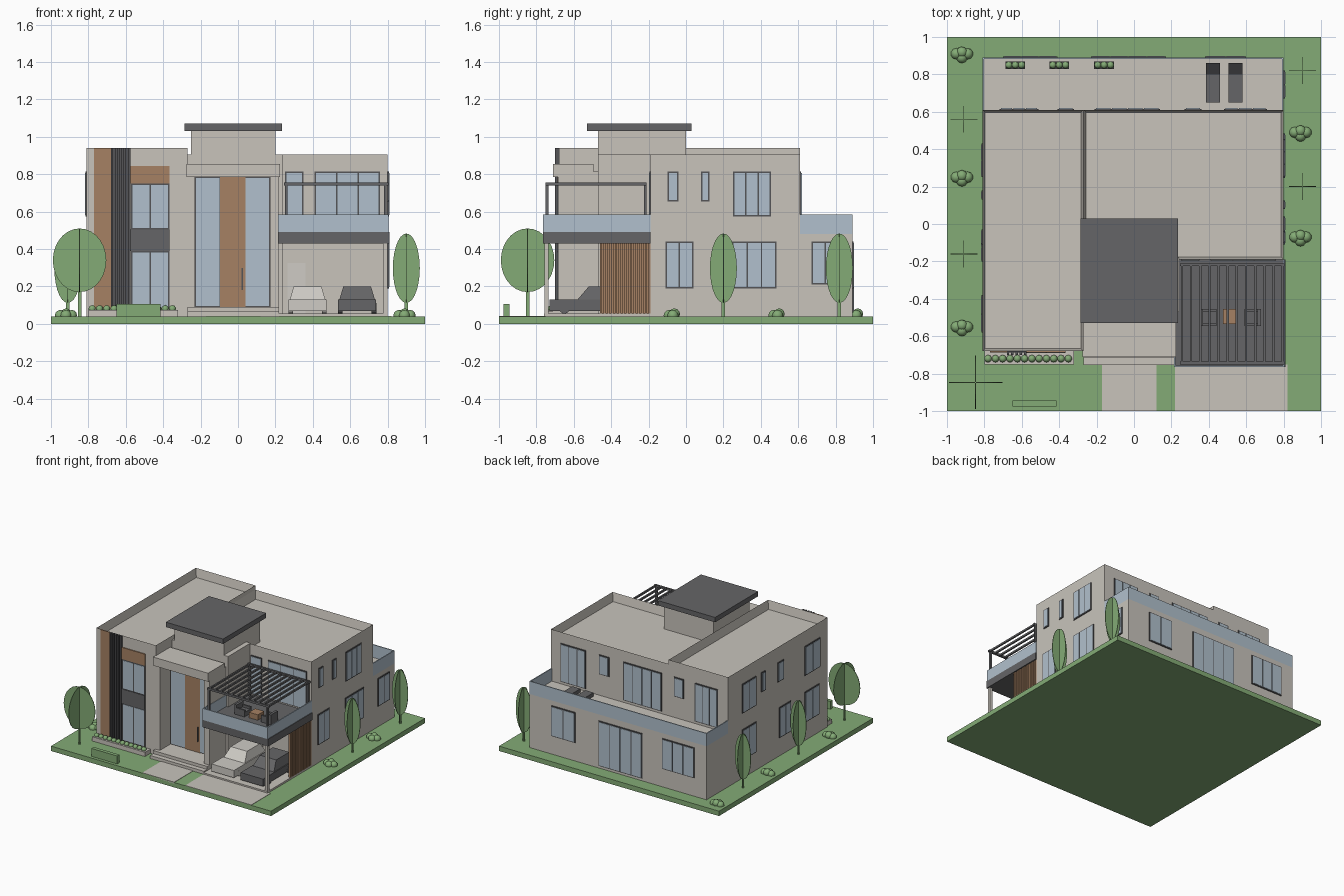
import bpy, bmesh, math
from mathutils import Matrix, Vector

cube = bpy.data.objects.get("Cube")
if cube:
    bpy.data.objects.remove(cube, do_unlink=True)


def material(name, *rgb):
    m = bpy.data.materials.new(name)
    m.use_nodes = True
    m.diffuse_color = (*rgb, 1)
    m.node_tree.nodes["Principled BSDF"].inputs["Base Color"].default_value = (*rgb, 1)
    return m


plaster = material("plaster", 0.58, 0.55, 0.5)
green = material("garden_green", 0.23, 0.41, 0.18)
dark = material("dark_grey", 0.13, 0.13, 0.135)
trim = material("frame_grey", 0.09, 0.09, 0.095)
glass = material("glass_blue", 0.44, 0.53, 0.61)
wood = material("wood_brown", 0.38, 0.22, 0.125)
paint = material("car_white", 0.62, 0.6, 0.56)


def finish(name, bm, *mats):
    bmesh.ops.recalc_face_normals(bm, faces=bm.faces)
    mesh = bpy.data.meshes.new(name)
    bm.to_mesh(mesh)
    bm.free()
    for m in mats:
        mesh.materials.append(m)
    obj = bpy.data.objects.new(name, mesh)
    bpy.context.collection.objects.link(obj)
    return obj


def add_box(bm, xs, ys, zs, index=0):
    size = [b - a for a, b in (xs, ys, zs)]
    mid = [(a + b) / 2 for a, b in (xs, ys, zs)]
    mat = Matrix.Translation(mid) @ Matrix.Diagonal((*size, 1))
    verts = bmesh.ops.create_cube(bm, size=1, matrix=mat)["verts"]
    faces = {f for v in verts for f in v.link_faces}
    for f in faces:
        f.material_index = index
    return faces


def box(name, mat, xs, ys, zs):
    bm = bmesh.new()
    add_box(bm, xs, ys, zs)
    return finish(name, bm, mat)


def parapet_block(name, xs, ys, zs, depth=0.07):
    # Block whose top face is inset and sunk to leave a parapet
    bm = bmesh.new()
    top = max(add_box(bm, xs, ys, zs), key=lambda f: f.calc_center_median().z)
    bmesh.ops.inset_region(bm, faces=[top], thickness=0.02)
    bmesh.ops.translate(bm, verts=top.verts, vec=(0, 0, -depth))
    return finish(name, bm, plaster)


def window(name, axis, side, plane, span, zs, panes=2, edge=0.008):
    # Dark frame plate with evenly spaced glass panes in front of it
    bm = bmesh.new()

    def plate(along, heights, thick, index):
        depth = sorted((plane, plane + side * thick))
        add_box(bm, *((depth, along) if axis == "x" else (along, depth)), heights, index)

    plate(span, zs, 0.006, 0)
    step = (span[1] - span[0] - edge) / panes
    for i in range(panes):
        start = span[0] + edge + i * step
        plate((start, start + step - edge), (zs[0] + edge, zs[1] - edge), 0.009, 1)
    return finish(name, bm, trim, glass)


def balls(name, points, radius):
    bm = bmesh.new()
    for p in points:
        bmesh.ops.create_icosphere(bm, subdivisions=2, radius=radius, matrix=Matrix.Translation(p))
    for f in bm.faces:
        f.smooth = True
    return finish(name, bm, green)


# Ground and paving
box("lawn", green, (-1, 1), (-1, 1), (0, 0.04))
box("front_path", plaster, (-0.17, 0.12), (-1, -0.75), (0.03, 0.043))
box("driveway", plaster, (0.22, 0.82), (-1, -0.75), (0.03, 0.043))
box("carport_floor", plaster, (0.22, 0.8), (-0.76, -0.19), (0.03, 0.055))

# Main volumes
parapet_block("left_wing", (-0.81, -0.27), (-0.68, 0.61), (0.04, 0.94))
parapet_block("right_wing", (-0.27, 0.8), (-0.19, 0.61), (0.04, 0.905))
box("rear_ground_floor", plaster, (-0.81, 0.8), (0.6, 0.89), (0.04, 0.48))
box("entrance_hall", plaster, (-0.27, 0.24), (-0.47, -0.18), (0.04, 0.905))
box("tower", plaster, (-0.25, 0.2), (-0.47, 0), (0.8, 1.03))
box("tower_roof", dark, (-0.285, 0.235), (-0.53, 0.03), (1.03, 1.07))

# Entrance portal with steps and tall door
box("door_wall", plaster, (-0.27, 0.22), (-0.54, -0.46), (0.04, 0.815))
for side, xs in (("right", (-0.275, -0.23)), ("left", (0.17, 0.22))):
    box(side + "_portal_pier", plaster, xs, (-0.685, -0.53), (0.04, 0.79))
box("portal_canopy", plaster, (-0.275, 0.225), (-0.71, -0.495), (0.785, 0.855))
box("lower_step", plaster, (-0.27, 0.22), (-0.755, -0.5), (0.04, 0.065))
box("upper_step", plaster, (-0.27, 0.22), (-0.715, -0.5), (0.05, 0.09))
window("entrance_glazing", "y", -1, -0.54, (-0.23, 0.17), (0.09, 0.785), 3, 0.005)
box("entrance_door", wood, (-0.095, 0.04), (-0.552, -0.54), (0.09, 0.785))
box("door_handle", trim, (0.018, 0.026), (-0.56, -0.55), (0.18, 0.3))

# Facade of the left wing
box("wood_strip", wood, (-0.77, -0.68), (-0.688, -0.68), (0.08, 0.94))
bm = bmesh.new()
add_box(bm, (-0.68, -0.575), (-0.686, -0.68), (0.08, 0.94))
for i in range(5):
    x = -0.68 + i * 0.023
    add_box(bm, (x, x + 0.013), (-0.7, -0.68), (0.08, 0.94))
finish("facade_fins", bm, trim)
box("wood_lintel", wood, (-0.575, -0.365), (-0.688, -0.68), (0.75, 0.845))
box("spandrel_panel", dark, (-0.575, -0.365), (-0.69, -0.68), (0.39, 0.505))
window("wing_upper_window", "y", -1, -0.68, (-0.572, -0.365), (0.505, 0.75))
window("wing_lower_window", "y", -1, -0.68, (-0.572, -0.365), (0.08, 0.39))
box("front_planter", plaster, (-0.8, -0.32), (-0.75, -0.68), (0.04, 0.075))
balls("planter_shrubs", [(-0.78 + i * 0.039, -0.72, 0.08) for i in range(12)], 0.02)
box("front_hedge", green, (-0.65, -0.415), (-0.975, -0.945), (0.04, 0.105))

# Windows above and behind the front terrace
window("terrace_narrow_window", "y", -1, -0.19, (0.25, 0.35), (0.5, 0.815), 1)
window("terrace_wide_window", "y", -1, -0.19, (0.41, 0.76), (0.5, 0.815), 3)
box("carport_door", paint, (0.265, 0.36), (-0.198, -0.19), (0.055, 0.325))

# Windows on the sides and the back: axis, side, plane, span, heights, panes
low, high, slot = (0.19, 0.44), (0.575, 0.815), (0.655, 0.815)
tall = (0.5, 0.815)
groups = {
    "left_window": ("x", 1, 0.8, [
        ((-0.1, -0.04), slot, 1), ((0.08, 0.125), slot, 1), ((0.25, 0.455), high, 3),
        ((-0.11, 0.04), low, 2), ((0.245, 0.485), low, 3), ((0.67, 0.82), (0.21, 0.44), 2)]),
    "right_window": ("x", -1, -0.81, [
        ((0.25, 0.43), high, 2), ((0.13, 0.18), slot, 1), ((-0.11, -0.03), slot, 1),
        ((-0.58, -0.38), high, 2), ((0.25, 0.43), low, 2), ((-0.2, -0.05), low, 2),
        ((-0.57, -0.38), low, 2)]),
    "rear_upper_window": ("y", 1, 0.61, [
        ((0.48, 0.71), tall, 3), ((0.27, 0.36), slot, 1), ((-0.21, 0.14), tall, 4),
        ((-0.41, -0.32), slot, 1), ((-0.72, -0.51), tall, 3)]),
    "rear_lower_window": ("y", 1, 0.89, [
        ((0.38, 0.6), low, 2), ((-0.23, 0.17), (0.06, 0.43), 4), ((-0.7, -0.41), low, 3)]),
}
for name, (axis, side, plane, items) in groups.items():
    for span, zs, panes in items:
        window(name, axis, side, plane, span, zs, panes)

# Front terrace, railing and carport
box("terrace_slab", dark, (0.215, 0.81), (-0.765, -0.19), (0.43, 0.49))
rail = (0.49, 0.585)
box("terrace_rail_front", glass, (0.215, 0.805), (-0.765, -0.757), rail)
box("terrace_rail_left", glass, (0.797, 0.805), (-0.76, -0.19), rail)
box("terrace_rail_right", glass, (0.215, 0.223), (-0.76, -0.47), rail)
box("carport_column", plaster, (0.775, 0.8), (-0.757, -0.735), (0.04, 0.43))
bm = bmesh.new()
for i in range(14):
    y = -0.46 + i * 0.02
    add_box(bm, (0.78, 0.8), (y, y + 0.012), (0.055, 0.43))
add_box(bm, (0.782, 0.788), (-0.46, -0.19), (0.055, 0.43))
finish("carport_slats", bm, wood)

# Pergola
bm = bmesh.new()
for x in (0.25, 0.78):
    for y in (-0.75, -0.225):
        add_box(bm, (x, x + 0.015), (y, y + 0.015), (0.49, 0.75))
for y in (-0.75, -0.225):
    add_box(bm, (0.245, 0.805), (y, y + 0.015), (0.74, 0.757))
for i in range(12):
    x = 0.25 + i * 0.049
    add_box(bm, (x, x + 0.012), (-0.75, -0.21), (0.74, 0.755))
finish("pergola", bm, dark)

# Terrace furniture
box("terrace_table", wood, (0.475, 0.555), (-0.535, -0.455), (0.49, 0.535))
for x, side in ((0.35, 1), (0.59, -1)):
    bm = bmesh.new()
    add_box(bm, (x, x + 0.09), (-0.545, -0.455), (0.49, 0.525))
    back = x if side > 0 else x + 0.07
    add_box(bm, (back, back + 0.02), (-0.545, -0.455), (0.52, 0.57))
    for y in (-0.545, -0.47):
        add_box(bm, (x, x + 0.09), (y, y + 0.015), (0.52, 0.545))
    finish("terrace_chair", bm, dark)

# Rear terrace railing, loungers and planters
box("rear_rail", glass, (-0.81, 0.8), (0.882, 0.89), (0.48, 0.585))
for side, x in (("right", -0.81), ("left", 0.792)):
    box("rear_rail_" + side, glass, (x, x + 0.008), (0.61, 0.885), (0.48, 0.585))
for x in (0.385, 0.505):
    box("lounger_seat", dark, (x, x + 0.075), (0.65, 0.81), (0.48, 0.51))
    back = box("lounger_back", trim, (x, x + 0.075), (0.8, 0.86), (0.49, 0.51))
    for v in back.data.vertices:
        v.co.z += 0.04 * (v.co.y > 0.83)
for x in (-0.635, -0.4, -0.16):
    box("rear_planter", trim, (x - 0.053, x + 0.053), (0.83, 0.87), (0.48, 0.51))
    balls("rear_shrubs", [(x + i * 0.034, 0.85, 0.515) for i in (-1, 0, 1)], 0.019)

# Parked cars: a tapered cabin on a low body, on four wheels
for name, x, mat in (("white_car", 0.372, paint), ("dark_car", 0.637, dark)):
    bm = bmesh.new()
    add_box(bm, (x - 0.102, x + 0.102), (-0.73, -0.3), (0.07, 0.13))
    cabin = add_box(bm, (x - 0.095, x + 0.095), (-0.58, -0.31), (0.13, 0.2))
    for v in {v for f in cabin for v in f.verts if v.co.z > 0.15}:
        v.co.x = x + (v.co.x - x) * 0.78
        v.co.y += 0.06 if v.co.y < -0.5 else -0.04
    for sx in (-0.09, 0.09):
        for y in (-0.65, -0.39):
            spin = Matrix.Translation((x + sx, y, 0.083)) @ Matrix.Rotation(math.pi / 2, 4, "Y")
            bmesh.ops.create_cone(bm, cap_ends=True, segments=16, radius1=0.028,
                                  radius2=0.028, depth=0.025, matrix=spin)
    finish(name, bm, mat)


def tree(name, x, y, width, bottom, top):
    # Two crossed flat cutouts, each an oval crown on a thin trunk
    bm = bmesh.new()
    mid, half = (bottom + top) / 2, (top - bottom) / 2
    for turn in (0, math.pi / 2):
        place = Matrix.Translation((x, y, 0)) @ Matrix.Rotation(turn, 4, "Z")
        outline = [(width * math.cos(a), half * math.sin(a))
                   for a in (i * math.tau / 28 for i in range(28))]
        rings = [[bm.verts.new(place @ Vector((u, t, mid + w))) for u, w in outline]
                 for t in (-0.002, 0.002)]
        for ring in rings:
            bm.faces.new(ring)
        for i in range(28):
            bm.faces.new([rings[0][i - 1], rings[0][i], rings[1][i], rings[1][i - 1]])
    for a, b in ((0.009, 0.002), (0.002, 0.009)):
        add_box(bm, (x - a, x + a), (y - b, y + b), (0.03, mid))
    finish(name, bm, green)


# Garden planting
for x, y in ((0.9, 0.82), (0.9, 0.2), (-0.91, 0.56), (-0.91, -0.16)):
    tree("slim_tree", x, y, 0.072, 0.112, 0.483)
tree("broad_tree", -0.847, -0.847, 0.143, 0.17, 0.51)
for x, y in ((0.89, 0.49), (0.89, -0.07), (-0.92, 0.91), (-0.92, 0.25), (-0.92, -0.55)):
    balls("bush", [(x - 0.03, y, 0.045), (x + 0.03, y, 0.045), (x, y - 0.02, 0.045),
                   (x, y + 0.008, 0.053)], 0.03)
